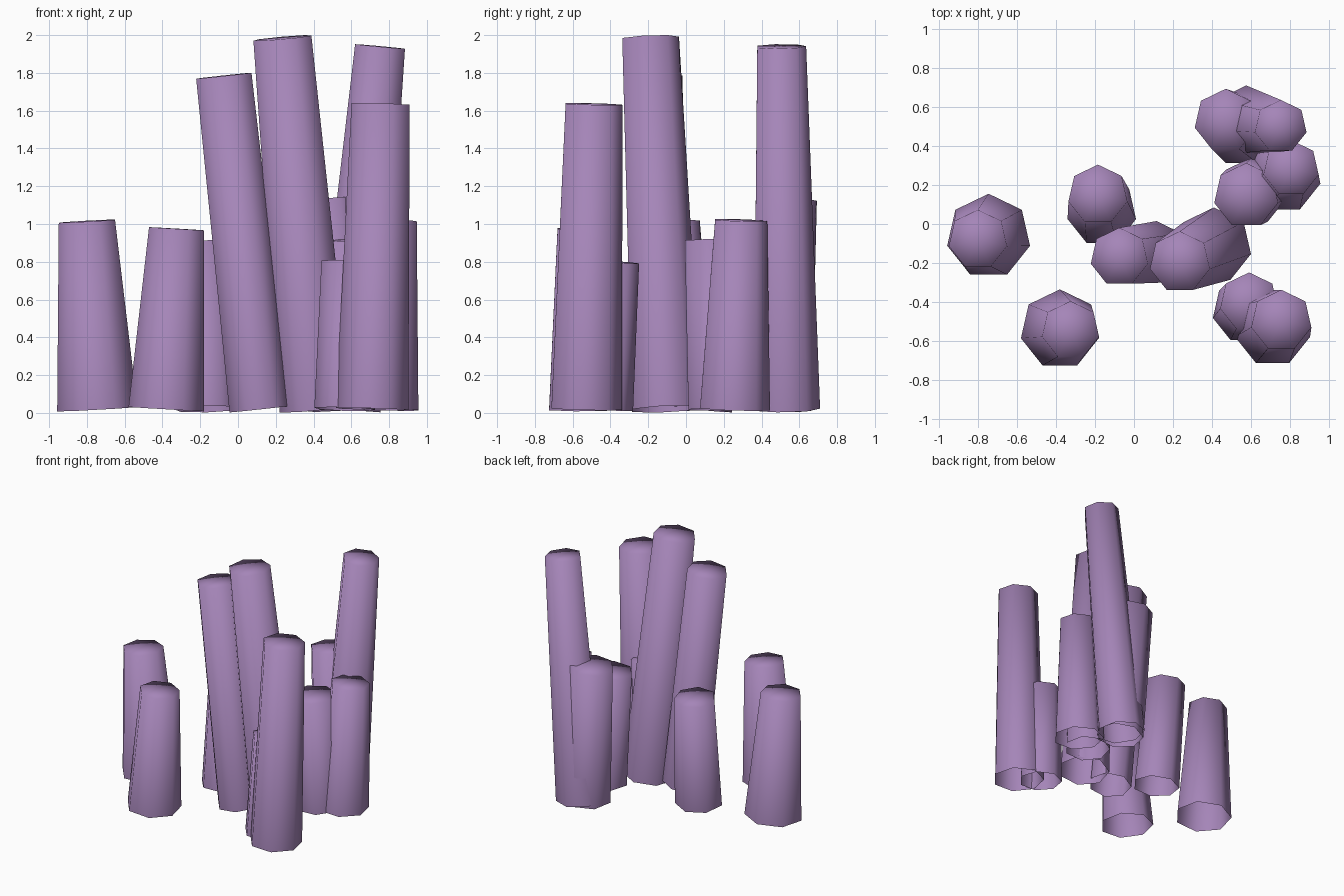
import bpy, bmesh
from mathutils import Vector, Matrix

cube = bpy.data.objects.get("Cube")
if cube:
    bpy.data.objects.remove(cube)

# Single mauve material
mauve = bpy.data.materials.new("mauve")
mauve.use_nodes = True
colour = (0.376, 0.235, 0.48, 1)
mauve.diffuse_color = colour
mauve.node_tree.nodes["Principled BSDF"].inputs["Base Color"].default_value = colour


def column(name, foot, foot_r, tip, tip_r):
    """Seven-sided tapered tube, open below, with a smooth fan cap square to its axis."""
    foot, tip = Vector((*foot, 0.02)), Vector(tip)
    axis = tip - foot
    bm = bmesh.new()
    low, high = [
        bmesh.ops.create_circle(bm, segments=7, radius=r,
                                matrix=Matrix.Translation((0, 0, h)))["verts"]
        for r, h in ((foot_r, 0), (tip_r, axis.length))]
    peak = bm.verts.new((0, 0, axis.length))
    for i in range(7):
        j = (i + 1) % 7
        bm.faces.new((low[i], low[j], high[j], high[i]))
        bm.faces.new((high[i], high[j], peak))
    bmesh.ops.recalc_face_normals(bm, faces=bm.faces)
    # Point one corner to the back, then lean the column along its axis
    corner = Vector((low[0].co.x, low[0].co.y, 0))
    turn = corner.rotation_difference(Vector((0, 1, 0))).to_matrix().to_4x4()
    lean = Vector((0, 0, 1)).rotation_difference(axis).to_matrix().to_4x4()
    bm.transform(Matrix.Translation(foot) @ lean @ turn)
    for f in bm.faces:
        f.smooth = True
    mesh = bpy.data.meshes.new(name)
    bm.to_mesh(mesh)
    bm.free()
    mesh.materials.append(mauve)
    bpy.context.collection.objects.link(bpy.data.objects.new(name, mesh))


# Foot position, foot radius, tip position, tip radius
column("far_right_column", (-0.745, -0.063), 0.218, (-0.80, -0.08, 1.015), 0.153)
column("front_right_column", (-0.38, -0.54), 0.205, (-0.325, -0.545, 0.975), 0.150)
column("tall_leaning_column", (0.115, -0.15), 0.165, (-0.075, -0.17, 1.785), 0.151)
column("tallest_column", (0.41, -0.11), 0.195, (0.235, -0.195, 1.985), 0.158)
column("middle_back_column", (-0.165, 0.065), 0.180, (-0.185, 0.15, 0.90), 0.155)
column("inner_left_column", (0.61, 0.17), 0.175, (0.575, 0.145, 0.915), 0.168)
column("outer_left_column", (0.765, 0.25), 0.195, (0.805, 0.285, 1.02), 0.145)
column("front_left_column", (0.71, -0.535), 0.197, (0.755, -0.495, 1.635), 0.158)
column("slender_back_column", (0.575, 0.525), 0.185, (0.752, 0.50, 1.94), 0.136)
column("back_column", (0.55, 0.48), 0.185, (0.47, 0.53, 1.13), 0.163)
column("short_front_column", (0.565, -0.445), 0.165, (0.59, -0.40, 0.80), 0.152)
